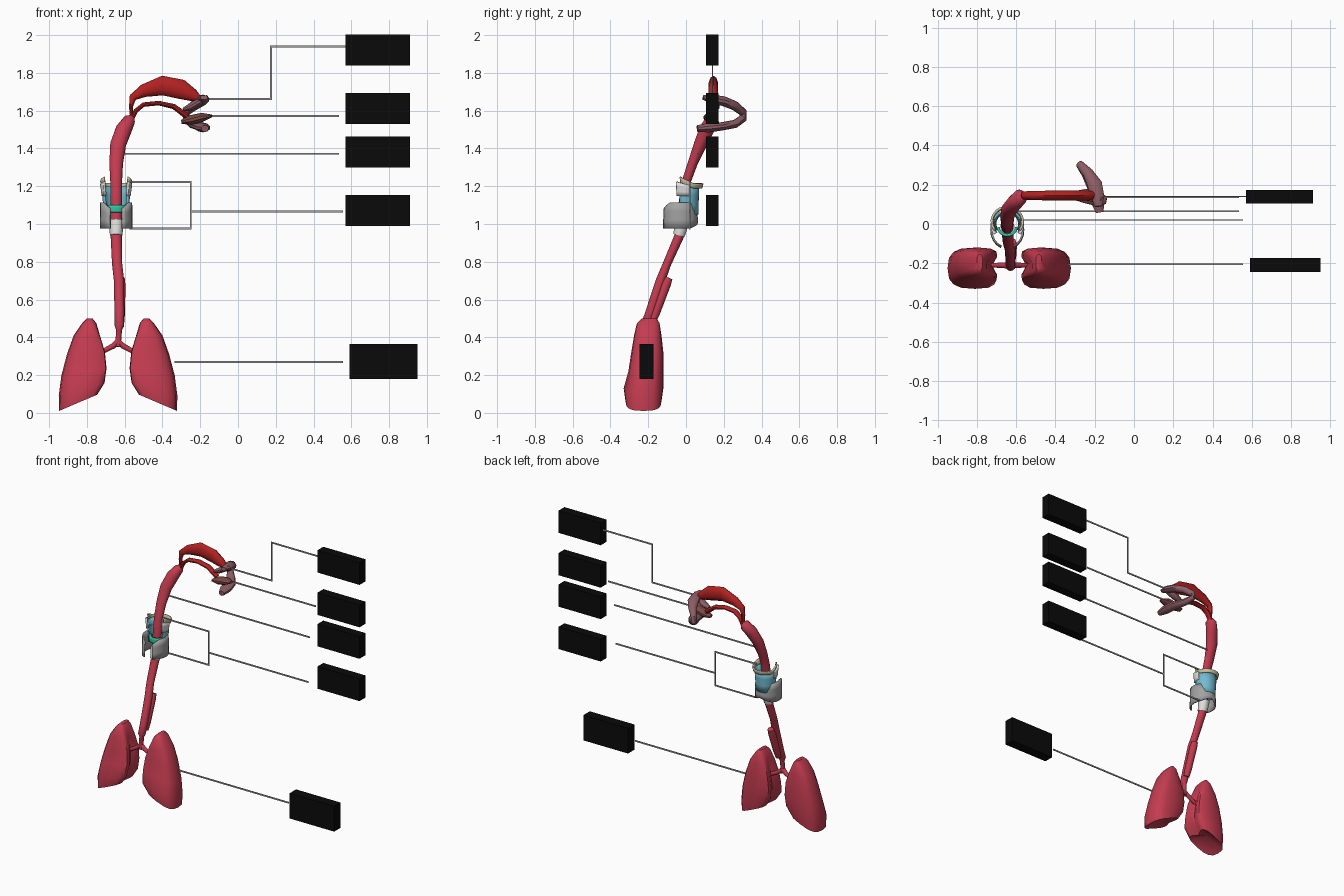
import bpy, bmesh, math
from mathutils import Vector

if "Cube" in bpy.data.objects:
    bpy.data.objects.remove(bpy.data.objects["Cube"], do_unlink=True)


def material(name, rgb):
    m = bpy.data.materials.new(name)
    m.use_nodes = True
    m.diffuse_color = (*rgb, 1)
    m.node_tree.nodes["Principled BSDF"].inputs["Base Color"].default_value = (*rgb, 1)
    return m


FLESH = material("flesh red", (.55, .045, .08))
RED = material("bright red", (.45, .015, .015))
MAUVE = material("mauve", (.27, .11, .13))
BROWN = material("red brown", (.2, .065, .06))
GRAY = material("gray", (.36, .36, .36))
WHITE = material("off white", (.75, .75, .73))
CYAN = material("pale cyan", (.17, .5, .63))
TEAL = material("teal", (.03, .55, .36))
TAN = material("tan", (.6, .53, .35))
BLACK = material("black", (.003, .003, .003))
AXIS = -.645  # x of the windpipe
X, Y = Vector((1, 0, 0)), Vector((0, 1, 0))


def finish(name, bm, mat, angle=40):
    bmesh.ops.recalc_face_normals(bm, faces=bm.faces)
    me = bpy.data.meshes.new(name)
    bm.to_mesh(me)
    bm.free()
    me.materials.append(mat)
    ob = bpy.data.objects.new(name, me)
    bpy.context.collection.objects.link(ob)
    bpy.ops.object.select_all(action="DESELECT")
    ob.select_set(True)
    bpy.context.view_layer.objects.active = ob
    if angle:
        bpy.ops.object.shade_smooth_by_angle(angle=math.radians(angle))
    return ob


def loft(name, rings, mat, angle=40, dent=None):
    """Skin a list of point rings; dent raises the centre of the first cap."""
    bm = bmesh.new()
    rows = [[bm.verts.new(p) for p in r] for r in rings]
    n = len(rows[0])
    for a, b in zip(rows, rows[1:]):
        for i in range(n):
            j = (i + 1) % n
            bm.faces.new((a[i], a[j], b[j], b[i]))
    bm.faces.new(rows[-1])
    cap = bm.faces.new(rows[0])
    if dent:
        hub = bmesh.ops.poke(bm, faces=[cap])["verts"][0]
        hub.co += Vector(dent)
    return finish(name, bm, mat, angle)


def sweep(name, path, mat, ref=Y, sides=10):
    """path holds (x, y, z, radius across ref, radius along ref)."""
    pts = [Vector(p[:3]) for p in path]
    rings = []
    for i, p in enumerate(pts):
        t = (pts[min(i + 1, len(pts) - 1)] - pts[max(i - 1, 0)]).normalized()
        u = t.cross(ref).normalized()
        v = u.cross(t)
        a, b = path[i][3:]
        rings.append([p + u * a * math.cos(k) + v * b * math.sin(k)
                      for k in (math.tau * s / sides for s in range(sides))])
    return loft(name, rings, mat)


def box(name, lo, hi, mat):
    bm = bmesh.new()
    bmesh.ops.create_cube(bm, size=1)
    for v in bm.verts:
        v.co = [l + (h - l) * (c + .5) for l, h, c in zip(lo, hi, v.co)]
    return finish(name, bm, mat, 0)


def shell(name, mat, a0, a1, low, high, y, thick=.01):
    """Curved wall around the windpipe; low and high give (rx, ry, z) by angle from +y."""
    bm = bmesh.new()
    cols = []
    steps = 18
    for s in range(steps + 1):
        a = a0 + (a1 - a0) * s / steps
        lo, hi = low(abs(a)), high(abs(a))
        col = []
        for k in range(4):
            rx, ry, z = (p + (q - p) * k / 3 for p, q in zip(lo, hi))
            col.append(bm.verts.new((AXIS + rx * math.sin(a), y + ry * math.cos(a), z)))
        cols.append(col)
    for p, q in zip(cols, cols[1:]):
        for k in range(3):
            bm.faces.new((p[k], q[k], q[k + 1], p[k + 1]))
    ob = finish(name, bm, mat)
    mod = ob.modifiers.new("thickness", "SOLIDIFY")
    mod.thickness = thick
    mod.offset = 0


# Lungs: stacked sections with a hollow inner face, mirrored about the windpipe
LUNG = [  # z, outer, inner offset from the middle, front y, back y, tilt
    (.06, .312, .08, -.32, -.13, .09), (.13, .314, .035, -.33, -.12, .07),
    (.22, .30, .025, -.305, -.12, .04), (.32, .27, .04, -.29, -.12, .015),
    (.41, .235, .075, -.275, -.13, 0), (.475, .19, .115, -.26, -.14, 0),
    (.50, .165, .135, -.235, -.155, 0)]
for side, label in ((-1, "right"), (1, "left")):
    rings = []
    for z, out, inn, yf, yb, tilt in LUNG:
        ring = []
        for s in range(16):
            a = math.tau * s / 16
            c, d = math.cos(a), math.sin(a)
            c, d = (math.copysign(abs(e) ** .7, e) for e in (c, d))
            if c < 0:
                c *= 1 - .45 * (1 - abs(d)) * (z < .45)
            x = (out + inn) / 2 + c * (out - inn) / 2
            ring.append((-.635 + side * x, (yf + yb) / 2 + d * (yb - yf) / 2,
                         z - tilt * c * .55))
        rings.append(ring)
    loft(label + "_lung", rings, FLESH, 45, (0, 0, .05))
    sweep(label + "_bronchus", [(-.635, -.215, .38, .015, .015),
                                (-.635 + side * .025, -.21, .355, .015, .015),
                                (-.635 + side * .09, -.21, .32, .012, .012)], FLESH)

# Windpipe, gullet branch and throat
sweep("windpipe", [(-.635, -.215, .35, .014, .014), (-.63, -.213, .44, .016, .016),
                   (-.628, -.215, .46, .025, .025), (-.628, -.19, .53, .026, .026),
                   (-.63, -.135, .70, .027, .025), (-.64, -.10, .79, .027, .022),
                   (-.645, -.03, .95, .03, .026), (-.645, -.015, 1.08, .031, .028),
                   (-.645, .0, 1.22, .031, .024), (-.645, .035, 1.32, .036, .026),
                   (-.635, .075, 1.42, .042, .034), (-.605, .11, 1.5, .043, .04),
                   (-.575, .14, 1.55, .033, .04), (-.56, .15, 1.565, .015, .02)], FLESH, Y, 12)
sweep("lower_tube", [(-.622, -.18, .48, .02, .02), (-.622, -.16, .53, .024, .024),
                     (-.622, -.105, .68, .026, .026), (-.622, -.09, .715, .022, .02)], FLESH)

# Voice box: cartilage walls open toward the front
shell("shield_cartilage", GRAY, -2.75, 2.75,
      lambda a: (.082, .092, .975 + .03 * max(0, 1 - a)),
      lambda a: (.08, .088, 1.115 - .06 * max(0, a - 2.2) - .04 * max(0, 1 - a)), -.033)
shell("throat_membrane", CYAN, -2.1, 2.1,
      lambda a: (.06, .06, 1.05), lambda a: (.073, .065, 1.2), .0)
shell("throat_bone", TAN, -2.2, 2.2,
      lambda a: (.073, .068, 1.19 + .02 * max(0, a - 1.2)),
      lambda a: (.08, .075, 1.215 + .035 * max(0, a - 1.2)), .013)
for side, label in ((-1, "right"), (1, "left")):
    shell(label + "_horn", WHITE, side * 1.3, side * 2.2,
          lambda a: (.07, .07, 1.15), lambda a: (.078, .075, 1.20 + .02 * (a - 1)), -.005, .014)
sweep("ring_cartilage", [(-.645, -.037, .94, .033, .032), (-.645, -.03, .97, .036, .036),
                         (-.645, -.02, 1.02, .04, .038)], WHITE)
shell("vocal_band", TEAL, 1.6, 4.68,
      lambda a: (.046, .042, 1.06), lambda a: (.046, .042, 1.1), -.015, .014)

# Nasal passage and palate
sweep("nasal_passage", [(-.56, .145, 1.55, .01, .015), (-.567, .145, 1.62, .01, .015),
                        (-.557, .145, 1.67, .02, .022), (-.5, .145, 1.705, .034, .025),
                        (-.4, .145, 1.733, .052, .026), (-.3, .145, 1.713, .052, .026),
                        (-.235, .145, 1.68, .032, .026), (-.2, .145, 1.663, .012, .02)], RED)
sweep("palate", [(-.565, .145, 1.55, .012, .02), (-.54, .145, 1.60, .012, .022),
                 (-.5, .145, 1.632, .012, .024), (-.42, .145, 1.64, .012, .024),
                 (-.34, .145, 1.622, .014, .024), (-.27, .145, 1.57, .016, .02)], RED)

# Lips: a flattened loop with the tongue between its ends
sweep("lips", [(-.18, .09, 1.67, .012, .02), (-.185, .14, 1.66, .025, .035),
               (-.2, .2, 1.65, .026, .04), (-.235, .26, 1.625, .025, .028),
               (-.275, .302, 1.59, .022, .02), (-.275, .302, 1.56, .022, .02),
               (-.24, .26, 1.53, .022, .03), (-.2, .19, 1.517, .022, .04),
               (-.185, .12, 1.51, .025, .04), (-.175, .06, 1.505, .018, .02)], MAUVE, X)
sweep("inner_upper_lip", [(-.29, .15, 1.605, .01, .02), (-.25, .15, 1.62, .02, .03),
                          (-.2, .14, 1.65, .02, .03), (-.165, .12, 1.675, .008, .015)], MAUVE)
sweep("tongue", [(-.3, .14, 1.54, .01, .02), (-.25, .14, 1.55, .026, .035),
                 (-.19, .13, 1.565, .024, .04), (-.14, .12, 1.572, .008, .02)], BROWN)

# Plain caption blocks
for i, z in enumerate((1.84, 1.53, 1.3, .99)):
    box(f"caption_block_{i + 1}", (.57, .105, z), (.91, .172, z + .163), BLACK)
box("caption_block_5", (.59, -.245, .18), (.95, -.172, .365), BLACK)


# Pointer rods
def rod(x0, z0, x1, z1, y):
    box("pointer_rod", (x0 - .005, y - .003, z0 - .005), (x1 + .005, y + .003, z1 + .005), GRAY)


for x0, z0, x1, z1, y in ((-.18, 1.662, .175, 1.662, .14), (.175, 1.662, .175, 1.94, .14),
                          (.175, 1.94, .57, 1.94, .14), (-.15, 1.572, .53, 1.572, .135),
                          (-.62, 1.372, .53, 1.372, .065), (-.58, 1.222, -.25, 1.222, .02),
                          (-.57, .977, -.25, .977, .02), (-.25, .977, -.25, 1.222, .02),
                          (-.25, 1.067, .55, 1.067, .02), (-.33, .27, .55, .27, -.205)):
    rod(x0, z0, x1, z1, y)
